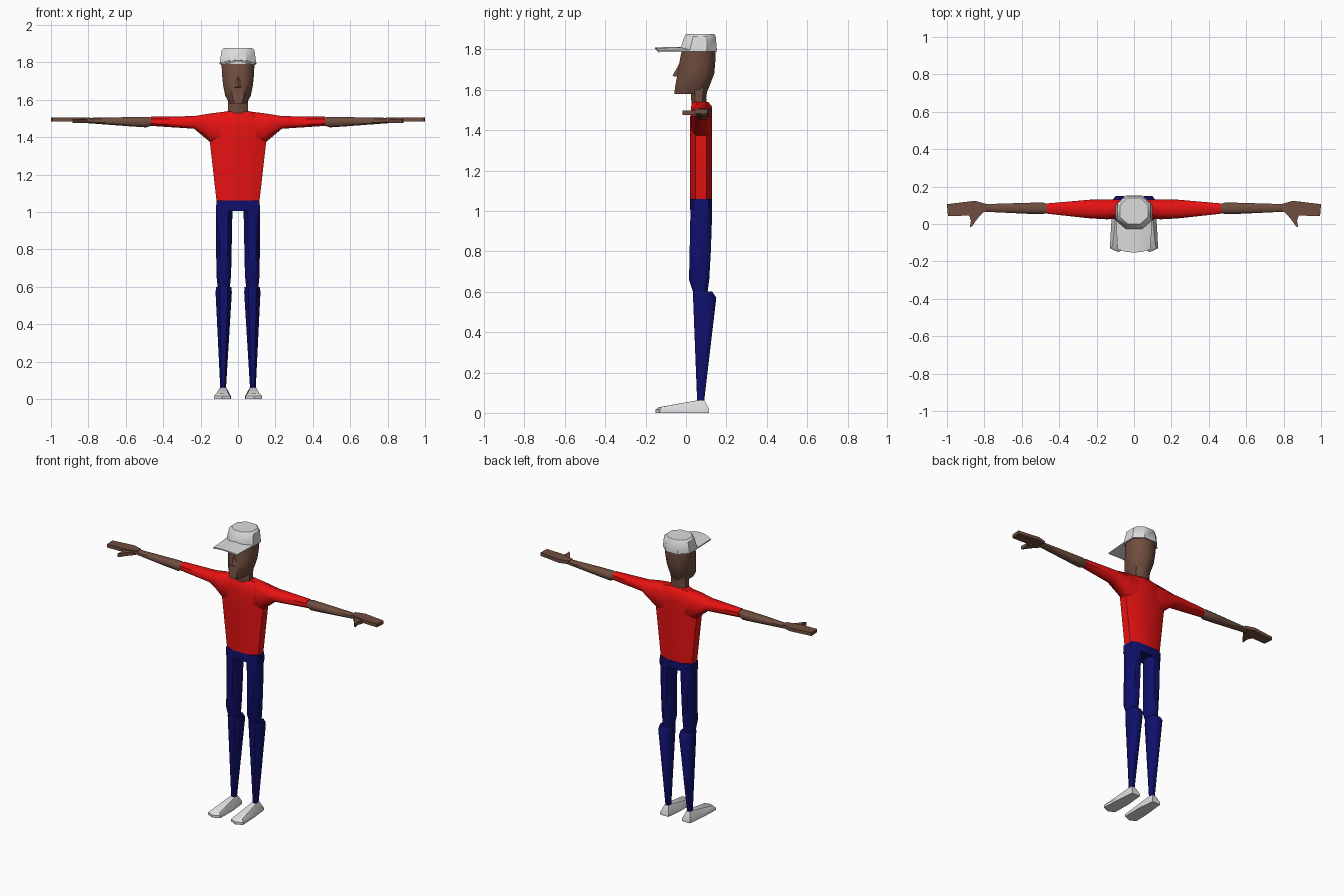
import bpy, bmesh, math
from mathutils import Vector

if "Cube" in bpy.data.objects:
    bpy.data.objects.remove(bpy.data.objects["Cube"])


def material(name, rgb):
    m = bpy.data.materials.new(name)
    m.diffuse_color = (*rgb, 1)
    m.use_nodes = True
    m.node_tree.nodes["Principled BSDF"].inputs["Base Color"].default_value = m.diffuse_color
    return m


RED = material("red shirt", (0.80, 0.006, 0.006))
NAVY = material("navy trousers", (0.005, 0.005, 0.15))
SKIN = material("brown skin", (0.16, 0.075, 0.05))
WHITE = material("off white", (0.72, 0.72, 0.72))


def finish(bm, name, mat, angle=50, mirror=False):
    bmesh.ops.recalc_face_normals(bm, faces=bm.faces)
    me = bpy.data.meshes.new(name)
    bm.to_mesh(me)
    bm.free()
    me.materials.append(mat)
    ob = bpy.data.objects.new(name, me)
    bpy.context.collection.objects.link(ob)
    bpy.context.view_layer.objects.active = ob
    ob.select_set(True)
    bpy.ops.object.shade_smooth_by_angle(angle=math.radians(angle))
    ob.select_set(False)
    if mirror:
        ob.modifiers.new("mirror", "MIRROR").use_mirror_merge = False
    return ob


def bridge(name, rings, mat, **kw):
    """Skin a list of equal-length point rings and cap both ends."""
    bm = bmesh.new()
    rows = [[bm.verts.new(p) for p in r] for r in rings]
    n = len(rows[0])
    for a, b in zip(rows, rows[1:]):
        for i in range(n):
            bm.faces.new((a[i], a[(i + 1) % n], b[(i + 1) % n], b[i]))
    bm.faces.new(rows[0])
    bm.faces.new(rows[-1])
    return finish(bm, name, mat, **kw)


def loft(name, axis, sections, mat, c=0.5, **kw):
    """Octagonal loft; each section is (position, u0, u1, v0, v1)."""
    oct8 = [(1, c), (c, 1), (-c, 1), (-1, c), (-1, -c), (-c, -1), (c, -1), (1, -c)]
    rings = []
    for p, u0, u1, v0, v1 in sections:
        ring = []
        for a, b in oct8:
            u = (u0 + u1) / 2 + a * (u1 - u0) / 2
            v = (v0 + v1) / 2 + b * (v1 - v0) / 2
            ring.append((p, u, v) if axis == "x" else (u, v, p))
        rings.append(ring)
    return bridge(name, rings, mat, **kw)


# Shirt body, z sections
loft("shirt_body", "z", [
    (1.06, -.115, .115, .02, .13), (1.37, -.15, .15, .02, .13),
    (1.46, -.15, .15, .02, .13), (1.515, -.12, .12, .025, .13),
    (1.54, -.055, .055, .03, .11)], RED)
# Sleeves and shoulders, x sections of (y, z) extents
loft("sleeve", "x", [
    (.04, .03, .13, 1.34, 1.54), (.145, .025, .13, 1.37, 1.527),
    (.235, .03, .13, 1.445, 1.512), (.465, .055, .11, 1.46, 1.51)],
    RED, mirror=True)
# Forearms
loft("forearm", "x", [
    (.455, .06, .105, 1.465, 1.505), (.49, .053, .115, 1.452, 1.508),
    (.58, .055, .113, 1.458, 1.507), (.81, .066, .106, 1.475, 1.503)],
    SKIN, mirror=True)
# Hands and thumbs: flat outlines given thickness
for name, outline, z0, z1 in (
    ("hand", [(.79, .066), (.89, .045), (.995, .042), (1.0, .106),
              (.85, .124), (.79, .107)], 1.483, 1.505),
    ("thumb", [(.80, .07), (.84, .025), (.865, -.012), (.877, -.018),
               (.872, .02), (.885, .055)], 1.475, 1.497)):
    bridge(name, [[(x, y, z) for x, y in outline] for z in (z0, z1)],
           SKIN, angle=25, mirror=True)

# Trousers: hips, thighs, calves
loft("hips", "z", [
    (1.005, -.118, .118, .02, .13), (1.06, -.115, .115, .02, .13)], NAVY, c=.65)
loft("thigh", "z", [
    (.585, .045, .108, .04, .105), (.66, .037, .115, .015, .115),
    (.80, .034, .117, .018, .123), (1.0, .03, .118, .022, .13),
    (1.03, .02, .117, .022, .13)], NAVY, mirror=True)
calf = loft("calf", "z", [
    (.06, .064, .095, .055, .09), (.57, .033, .12, .035, .15),
    (.60, .036, .117, .035, .13)], NAVY, mirror=True)

# Shoes: tall heel tapering to a flat toe
sole = [(.05, .115), (.11, .115), (.122, .0), (.129, -.13), (.085, -.15), (.04, -.13), (.038, .0)]
top = [(.066, .092), (.094, .092), (.096, .055), (.115, -.12), (.083, -.135), (.052, -.12), (.063, .055)]
height = [.062, .062, .062, .03, .028, .03, .062]
bridge("shoe", [[(x, y, 0) for x, y in sole],
                [(x, y, .016) for x, y in sole],
                [(x, y, z) for (x, y), z in zip(top, height)]],
       WHITE, angle=40, mirror=True)

# Neck and head
loft("neck", "z", [
    (1.50, -.055, .055, .03, .105), (1.56, -.053, .053, .025, .10),
    (1.63, -.053, .053, .025, .11)], SKIN)
loft("head", "z", [
    (1.58, -.045, .045, -.058, .10), (1.62, -.068, .068, -.053, .117),
    (1.68, -.08, .08, -.042, .14), (1.74, -.086, .086, -.032, .145),
    (1.80, -.088, .088, -.02, .147)], SKIN, c=.45)
# Nose wedge
bm = bmesh.new()
pts = [bm.verts.new(p) for p in
       ((-.035, -.035, 1.665), (.035, -.035, 1.665), (0, -.068, 1.668), (0, -.03, 1.735))]
for i, j, k in ((0, 1, 2), (0, 2, 3), (1, 3, 2), (0, 3, 1)):
    bm.faces.new((pts[i], pts[j], pts[k]))
finish(bm, "nose", SKIN, angle=20)

# Cap crown and band
loft("cap_crown", "z", [
    (1.79, -.098, .098, -.03, .153), (1.80, -.097, .097, -.03, .153),
    (1.865, -.088, .088, -.007, .147), (1.876, -.075, .075, .0, .14)],
    WHITE, c=.45, angle=40)
# Cap visor, arched across its width
visor = [[(x * w, y - .018 * (1 - x * x), z + .016 * (1 - x * x) + t)
          for x in (-1, -.5, 0, .5, 1)] for w, y, z, t in
         ((.098, .04, 1.79, 0), (.088, -.135, 1.786, 0),
          (.088, -.135, 1.786, .008), (.098, .04, 1.79, .008))]
bm = bmesh.new()
rows = [[bm.verts.new(p) for p in r] for r in visor]
for a, b in zip(rows, rows[1:] + rows[:1]):
    for i in range(4):
        bm.faces.new((a[i], a[i + 1], b[i + 1], b[i]))
for i in (0, 4):
    bm.faces.new([r[i] for r in rows])
finish(bm, "cap_visor", WHITE, angle=40)
